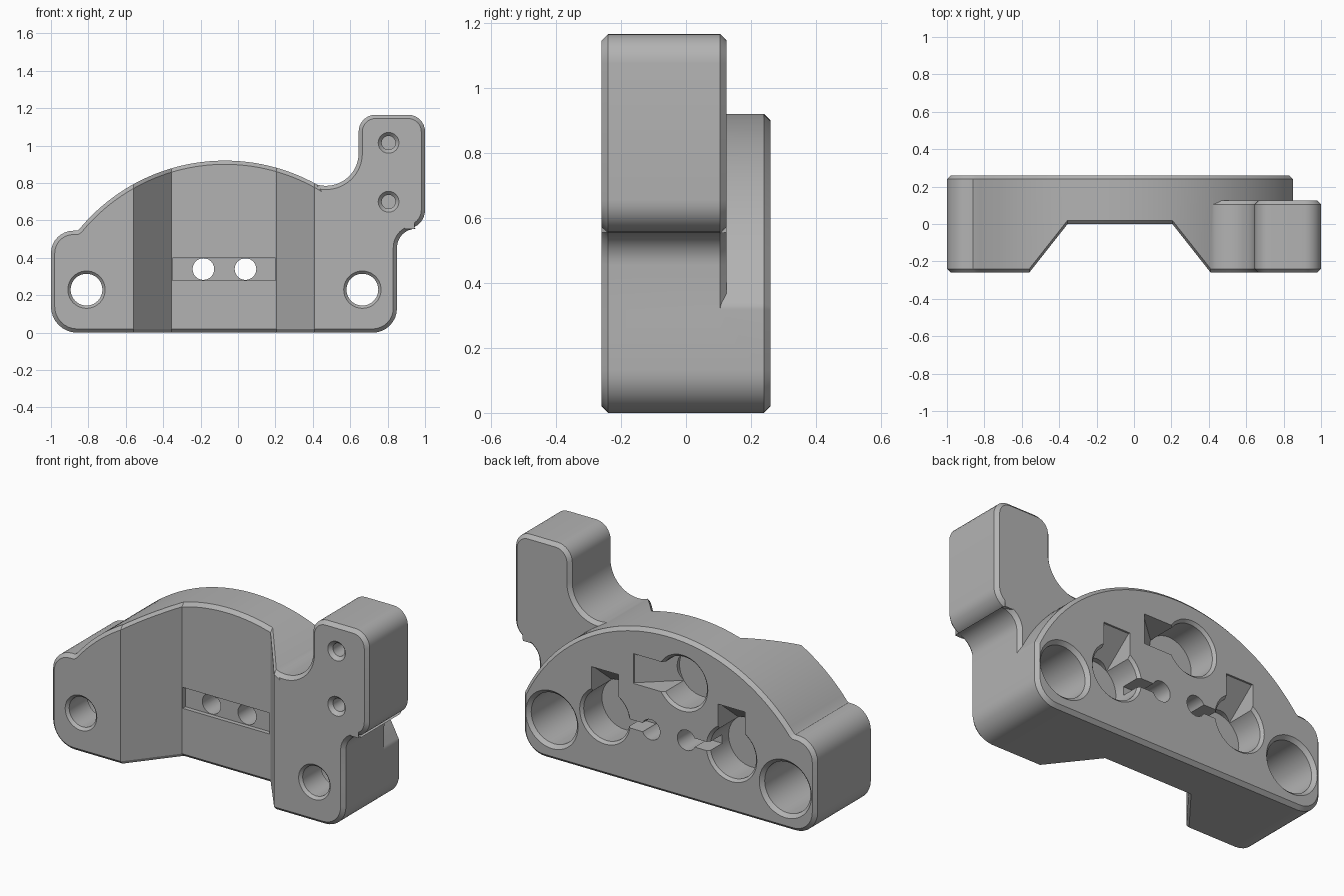
import bpy, bmesh
from math import sin, cos, radians, pi
from mathutils import Vector

if "Cube" in bpy.data.objects:
    bpy.data.objects.remove(bpy.data.objects["Cube"])

grey = bpy.data.materials.new("plain_grey")
grey.use_nodes = True
grey.diffuse_color = (0.45, 0.45, 0.45, 1)
grey.node_tree.nodes["Principled BSDF"].inputs["Base Color"].default_value = (0.45, 0.45, 0.45, 1)

FRONT, BACK, ARM_BACK, CHAMFER = -0.26, 0.26, 0.125, 0.02
BREAKS = (-0.56, -0.355, 0.205, 0.41)


def arc(cx, cz, r, a0, a1, n):
    angles = [radians(a0 + (a1 - a0) * i / n) for i in range(n + 1)]
    return [(cx + r * cos(a), cz + r * sin(a)) for a in angles]


def rounded(corners, n=8):
    """Round each (x, z, radius) corner of a closed outline."""
    out = []
    for i, (x, z, r) in enumerate(corners):
        p = Vector((x, z))
        if r == 0:
            out.append(p)
            continue
        a = (Vector(corners[i - 1][:2]) - p).normalized()
        b = (Vector(corners[(i + 1) % len(corners)][:2]) - p).normalized()
        half = a.angle(b) / 2
        reach = r / (sin(half) / cos(half))
        centre = p + (a + b).normalized() * (r / sin(half))
        u, v = p + a * reach - centre, p + b * reach - centre
        total = u.angle(v)
        for k in range(n + 1):
            t = k / n
            out.append(centre + (u * sin((1 - t) * total) + v * sin(t * total)) / sin(total))
    return out


def inset(points, d):
    """Offset a counter-clockwise outline inwards."""
    out = []
    for i, p in enumerate(points):
        a = (p - points[i - 1]).normalized()
        b = (points[(i + 1) % len(points)] - p).normalized()
        na, nb = Vector((-a.y, a.x)), Vector((-b.y, b.x))
        out.append(p + (na + nb) * (d / max(0.3, 1 + na.dot(nb))))
    return out


def loft(layers):
    """Skin a stack of equal-length closed loops and cap both ends."""
    bm = bmesh.new()
    rings = [[bm.verts.new(p) for p in loop] for loop in layers]
    n = len(rings[0])
    for lo, hi in zip(rings, rings[1:]):
        for i in range(n):
            j = (i + 1) % n
            bm.faces.new((lo[i], lo[j], hi[j], hi[i]))
    bm.faces.new(rings[0])
    bm.faces.new(rings[-1])
    bmesh.ops.recalc_face_normals(bm, faces=bm.faces)
    return bm


def add(name, bm):
    mesh = bpy.data.meshes.new(name)
    bm.to_mesh(mesh)
    bm.free()
    mesh.materials.append(grey)
    ob = bpy.data.objects.new(name, mesh)
    bpy.context.collection.objects.link(ob)
    return ob


def plate(outline, y0, y1):
    """Slab with chamfered front and back rims."""
    inner = inset(outline, CHAMFER)
    stack = ((inner, y0), (outline, y0 + CHAMFER), (outline, y1 - CHAMFER), (inner, y1))
    return loft([[(p[0], y, p[1]) for p in loop] for loop, y in stack])


def combine(target, tool, operation):
    mod = target.modifiers.new("combine", "BOOLEAN")
    mod.operation, mod.solver, mod.object = operation, "EXACT", tool
    bpy.context.view_layer.objects.active = target
    bpy.ops.object.modifier_apply(modifier=mod.name)
    bpy.data.objects.remove(tool)


def bore(x, z, steps, n=40):
    """Stepped round cutter along y, from (y, radius) pairs."""
    loops = [[(x + r * cos(2 * pi * i / n), y, z + r * sin(2 * pi * i / n)) for i in range(n)]
             for y, r in steps]
    combine(body, add("bore", loft(loops)), "DIFFERENCE")


def box(x0, x1, y0, y1, z0, z1):
    loops = [[(x0, y, z0), (x1, y, z0), (x1, y, z1), (x0, y, z1)] for y in (y0, y1)]
    combine(body, add("slot", loft(loops)), "DIFFERENCE")


# Domed main body, its front pushed back into a trapezoid recess
dome = [(x, z, 0) for x, z in arc(-0.07, -0.09, 1.01, 26, 140.5, 56)]
outline = rounded([(-1, 0, 0.14), (0.85, 0, 0.13), (0.85, 0.33, 0.05)] + dome
                  + [(-0.86, 0.545, 0), (-1, 0.545, 0.12)])
bm = plate(outline, FRONT, BACK)
for x in BREAKS:
    bmesh.ops.bisect_plane(bm, geom=bm.verts[:] + bm.edges[:] + bm.faces[:],
                           plane_co=(x, 0, 0), plane_no=(1, 0, 0))
b0, b1, b2, b3 = BREAKS
for v in bm.verts:
    if v.co.y < 0:
        ramp = min((v.co.x - b0) / (b1 - b0), (b3 - v.co.x) / (b3 - b2))
        v.co.y -= FRONT * max(0, min(1, ramp))
body = add("bracket_body", bm)

# Upright arm on the left end
neck = [(x, z, 0) for x, z in arc(0.47, 0.96, 0.175, 0, -108, 18)]
arm_line = rounded([(0.85, 0.25, 0), (0.85, 0.555, 0.1), (1, 0.555, 0.1), (1, 1.165, 0.09),
                    (0.645, 1.165, 0.09)] + neck + [(0.5, 0.45, 0), (0.6, 0.25, 0)])
combine(body, add("arm", plate(arm_line, FRONT, ARM_BACK)), "UNION")

# Counterbored mounting holes at both ends
for x in (-0.81, 0.665):
    bore(x, 0.23, [(-0.27, 0.11), (-0.245, 0.085), (-0.08, 0.085), (-0.08, 0.145),
                   (0.24, 0.145), (0.27, 0.175)])

# Blind screw holes in the arm
for z in (0.70, 1.015):
    bore(0.805, z, [(-0.27, 0.065), (-0.24, 0.037), (0, 0.037)], 24)

# Keyhole pockets with ramped slots on the back
FLOOR = 0.08
for x, z, dx, dz, reach in ((0.33, 0.34, 0, 1, 0.26), (-0.47, 0.34, 0, 1, 0.26),
                            (-0.16, 0.66, 1, 0, 0.31)):
    bore(x, z, [(FLOOR, 0.145), (0.245, 0.145), (0.27, 0.17)])
    side = [(0, 0.27), (0, FLOOR), (0.12, FLOOR), (reach, 0.25), (reach, 0.27)]
    loops = [[(x + u * dx + w * dz, y, z + u * dz + w * dx) for u, y in side]
             for w in (-0.085, 0.085)]
    combine(body, add("ramp_slot", loft(loops)), "DIFFERENCE")

# Wire holes, their link channels and the front groove
for x, end in ((-0.185, -0.4), (0.04, 0.26)):
    bore(x, 0.34, [(-0.05, 0.058), (0.27, 0.058)], 24)
    box(min(x, end), max(x, end), 0.14, 0.27, 0.315, 0.365)
box(-0.35, 0.2, -0.05, 0.025, 0.28, 0.4)

# Smooth curves, keep the machined edges crisp
bpy.ops.object.select_all(action="DESELECT")
body.select_set(True)
bpy.context.view_layer.objects.active = body
bpy.ops.object.shade_smooth_by_angle(angle=radians(25))
